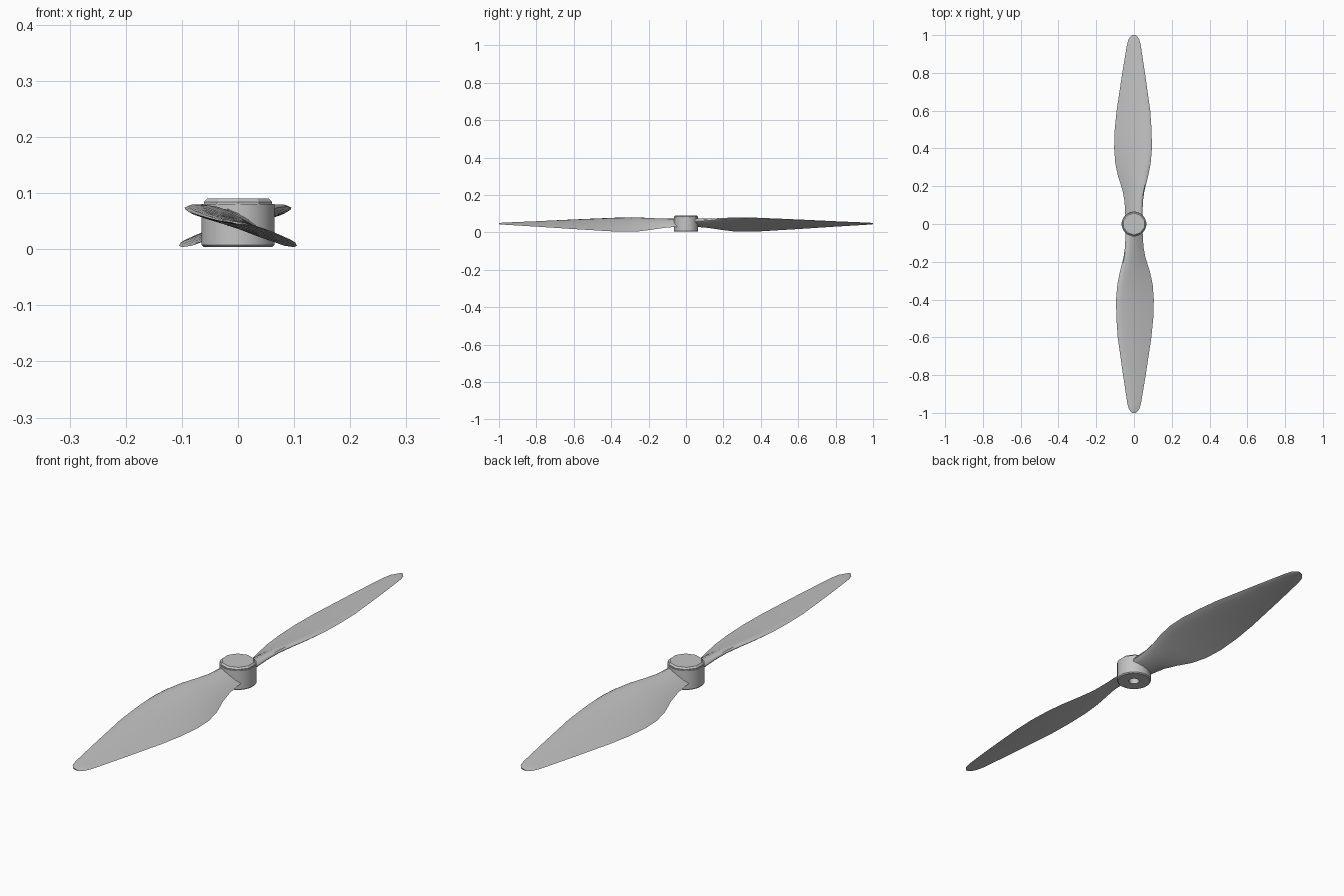
import bpy, bmesh, math

cube = bpy.data.objects.get("Cube")
if cube:
    bpy.data.objects.remove(cube, do_unlink=True)

grey = bpy.data.materials.new("light grey plastic")
grey.use_nodes = True
color = (0.55, 0.55, 0.55, 1)
grey.diffuse_color = color
grey.node_tree.nodes["Principled BSDF"].inputs["Base Color"].default_value = color


def finish(name, bm, angle):
    bmesh.ops.recalc_face_normals(bm, faces=bm.faces)
    mesh = bpy.data.meshes.new(name)
    bm.to_mesh(mesh)
    bm.free()
    mesh.materials.append(grey)
    obj = bpy.data.objects.new(name, mesh)
    bpy.context.collection.objects.link(obj)
    bpy.ops.object.select_all(action="DESELECT")
    obj.select_set(True)
    bpy.context.view_layer.objects.active = obj
    bpy.ops.object.shade_smooth_by_angle(angle=math.radians(angle))
    return obj


def loft(bm, rings):
    """Skin a list of equal point rings and cap both ends."""
    loops = [[bm.verts.new(p) for p in ring] for ring in rings]
    n = len(loops[0])
    for a, b in zip(loops, loops[1:]):
        for i in range(n):
            j = (i + 1) % n
            bm.faces.new((a[i], a[j], b[j], b[i]))
    bm.faces.new(loops[0])
    bm.faces.new(loops[-1])


def lathe(name, profile, sides, angle):
    bm = bmesh.new()
    rings = [[(r * math.cos(math.tau * (i + 0.5) / sides),
               r * math.sin(math.tau * (i + 0.5) / sides), z)
              for i in range(sides)] for r, z in profile]
    loft(bm, rings)
    return finish(name, bm, angle)


# Blade stations: distance, leading x, trailing x, leading z, trailing z, thickness
STATIONS = [
    (0.03, -0.045, 0.045, 0.058, 0.032, 0.032),
    (0.12, -0.047, 0.050, 0.064, 0.024, 0.026),
    (0.18, -0.056, 0.061, 0.070, 0.015, 0.024),
    (0.25, -0.074, 0.084, 0.075, 0.006, 0.022),
    (0.32, -0.088, 0.099, 0.076, 0.004, 0.020),
    (0.40, -0.095, 0.105, 0.074, 0.006, 0.019),
    (0.50, -0.093, 0.102, 0.070, 0.012, 0.017),
    (0.60, -0.086, 0.092, 0.066, 0.018, 0.015),
    (0.80, -0.058, 0.062, 0.057, 0.031, 0.011),
    (0.95, -0.035, 0.037, 0.051, 0.040, 0.007),
    (0.98, -0.027, 0.028, 0.050, 0.042, 0.006),
    (1.00, -0.011, 0.011, 0.048, 0.044, 0.004),
]
STEPS = 8


def airfoil(y, x0, x1, z0, z1, thick):
    ring = []
    for k in range(2 * STEPS):
        u = 0.5 - 0.5 * math.cos(math.pi * k / STEPS)
        bulge = thick * 2.6 * math.sqrt(max(u, 0)) * (1 - u)
        side = 0.7 if k < STEPS else -0.3
        ring.append((x0 + (x1 - x0) * u, -y, z0 + (z1 - z0) * u + side * bulge))
    return ring


def blade(name, turn):
    bm = bmesh.new()
    loft(bm, [airfoil(*s) for s in STATIONS])
    obj = finish(name, bm, 50)
    obj.rotation_euler.z = turn


blade("front_blade", 0)
blade("back_blade", math.pi)

# Hub barrel with a bore open at the bottom
lathe("hub", [(0.02, 0.078), (0.02, 0.004), (0.062, 0.004),
              (0.066, 0.008), (0.066, 0.081)], 20, 40)

# Faceted cap on top of the hub
lathe("hub_cap", [(0.064, 0.079), (0.064, 0.084), (0.058, 0.09)], 10, 20)
